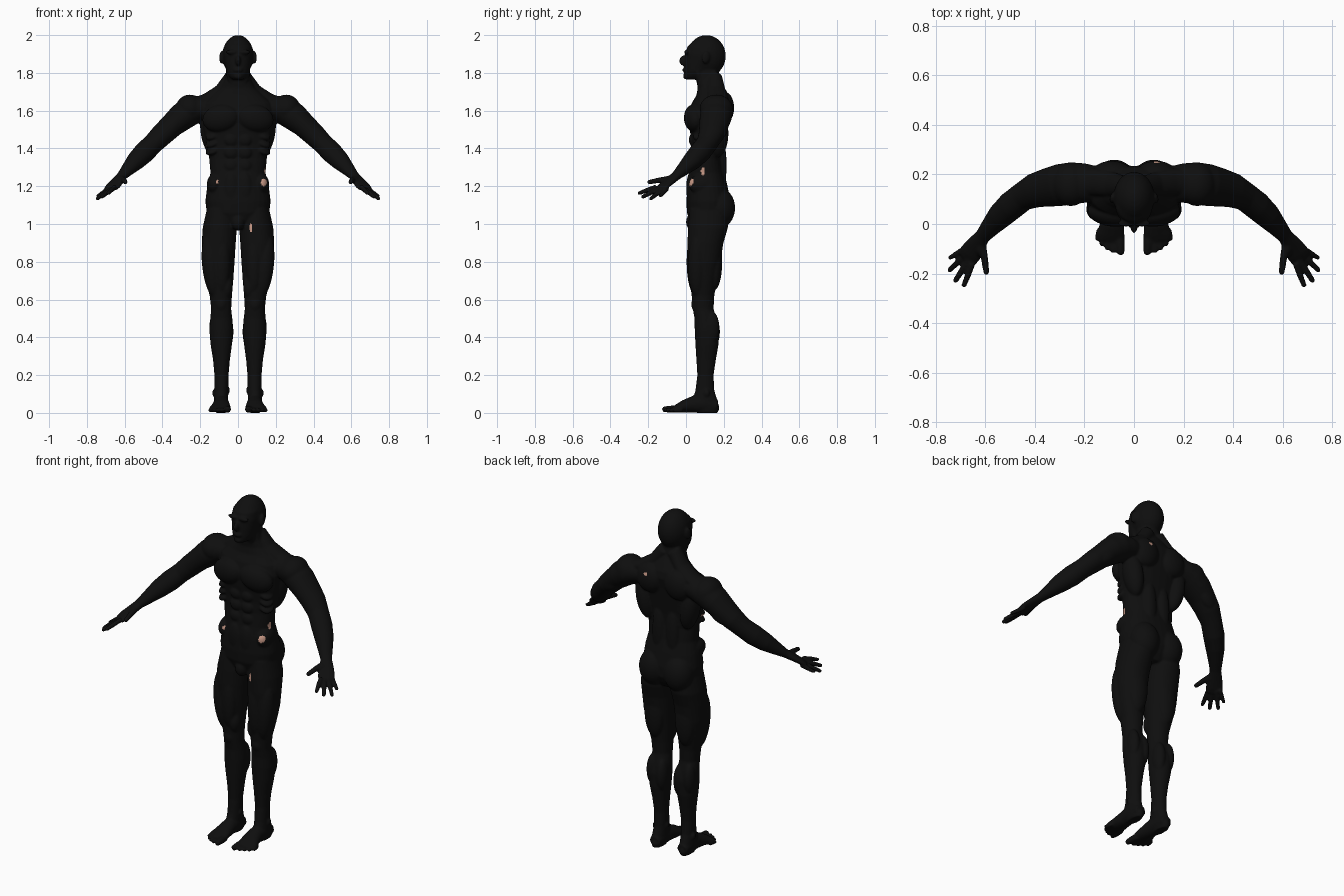
import bpy, bmesh, math
from mathutils import Vector, Matrix

bm = bmesh.new()
N = 28


def skin_rings(rings):
    """Bridge rings of points into a closed tube."""
    vs = [[bm.verts.new(p) for p in r] for r in rings]
    n = len(vs[0])
    for r0, r1 in zip(vs, vs[1:]):
        for i in range(n):
            j = (i + 1) % n
            bm.faces.new((r0[i], r0[j], r1[j], r1[i]))
    bm.faces.new(vs[0][::-1])
    bm.faces.new(vs[-1])


def sides(both):
    return (1, -1) if both else (1,)


def loft(rows, both=False, power=2.3):
    """Horizontal superellipse rings from (z, x0, x1, y0, y1)."""
    e = 2 / power
    for s in sides(both):
        rings = []
        for z, x0, x1, y0, y1 in rows:
            ring = []
            for i in range(N):
                t = math.tau * i / N
                c, d = math.cos(t), math.sin(t)
                ring.append((s * ((x0 + x1) / 2 + (x1 - x0) / 2 * math.copysign(abs(c) ** e, c)),
                             (y0 + y1) / 2 + (y1 - y0) / 2 * math.copysign(abs(d) ** e, d), z))
            rings.append(ring)
        skin_rings(rings)


def tube(pts, both=True):
    """Elliptic tube along a path of (x, y, z, upward radius, sideways radius)."""
    P = [Vector(p[:3]) for p in pts]
    for s in sides(both):
        rings = []
        for k, p in enumerate(pts):
            d = (P[min(k + 1, len(P) - 1)] - P[max(k - 1, 0)]).normalized()
            u = Vector((0, 0, 1))
            u = (u - d * u.dot(d)).normalized()
            v = d.cross(u)
            ring = [P[k] + u * p[3] * math.cos(math.tau * i / N) + v * p[4] * math.sin(math.tau * i / N)
                    for i in range(N)]
            rings.append([(s * q.x, q.y, q.z) for q in ring])
        skin_rings(rings)


def ball(c, r, rot=(0, 0, 0), both=True):
    """Ellipsoid muscle; rot in degrees."""
    R = Matrix.Identity(4)
    for a, ax in zip(rot, "XYZ"):
        R = Matrix.Rotation(math.radians(a), 4, ax) @ R
    for s in sides(both):
        M = Matrix.Diagonal((s, 1, 1, 1)) @ Matrix.Translation(c) @ R @ Matrix.Diagonal((*r, 1))
        bmesh.ops.create_uvsphere(bm, u_segments=24, v_segments=16, radius=1, matrix=M)


def digit(a, b, r):
    """Finger or toe: slim tapered tube with a round tip."""
    a, b = Vector(a), Vector(b)
    tip = b - (b - a).normalized() * r * 0.8
    tube([(*a, r, r), (*a.lerp(tip, 0.5), r * 1.02, r * 1.02), (*tip, r * 0.85, r * 0.85)])
    ball(tip, (r * 0.85,) * 3)


# torso and neck
torso = [(0.985, .06, .05, .19), (1.02, .12, .02, .215), (1.06, .165, .005, .235), (1.12, .173, .002, .235),
         (1.20, .163, .008, .22), (1.27, .146, .02, .203), (1.35, .153, .03, .192), (1.42, .167, .03, .198),
         (1.50, .182, .02, .21), (1.58, .19, .015, .222), (1.64, .18, .03, .235), (1.68, .14, .055, .228),
         (1.72, .095, .062, .205), (1.76, .07, .055, .18), (1.80, .063, .055, .175), (1.86, .06, .06, .17)]
loft([(z, -w, w, f, b) for z, w, f, b in torso])

# skull, face, nose, ears
ball((0, .108, 1.89), (.083, .103, .11), both=False)
face = [(1.765, .03, 0, .07), (1.78, .046, -.008, .1), (1.81, .062, -.008, .13), (1.85, .07, -.008, .15),
        (1.90, .076, -.004, .16), (1.94, .072, .008, .16), (1.97, .05, .04, .15)]
loft([(z, -w, w, f, b) for z, w, f, b in face], power=2.1)
ball((0, -.012, 1.865), (.014, .024, .028), (-15, 0, 0), False)
ball((0, -.005, 1.815), (.026, .014, .014), both=False)
ball((0, -.002, 1.782), (.024, .014, .016), both=False)
ball((.033, .003, 1.91), (.034, .014, .012))
ball((.088, .105, 1.882), (.01, .022, .034), (-10, 0, 12))

# neck and trapezius
tube([(.03, .15, 1.78, .04, .04), (.09, .16, 1.705, .036, .05), (.16, .17, 1.66, .035, .055), (.22, .17, 1.635, .035, .05)])
ball((.035, .075, 1.76), (.018, .018, .07), (15, 20, 0))

# chest, back and waist muscles
ball((.092, .042, 1.56), (.098, .052, .072), (0, 12, 8))
ball((.09, .205, 1.615), (.08, .05, .085), (0, -15, 0))
ball((.145, .165, 1.48), (.052, .06, .13), (0, 10, 0))
ball((.045, .185, 1.31), (.04, .03, .15))
for z in (1.445, 1.378, 1.31):
    ball((.037, .036, z), (.036, .021, .034))
ball((.035, .025, 1.19), (.04, .024, .085))
ball((.125, .085, 1.21), (.04, .07, .055))
for z in (1.47, 1.43, 1.39):
    ball((.135, .075, z), (.04, .04, .018), (20, 25, 0))
ball((.08, .18, 1.085), (.085, .08, .105))
ball((0, .035, 1.01), (.035, .035, .045), both=False)

# legs
loft([(1.08, .02, .165, .02, .22), (.98, .006, .187, .01, .222), (.90, .012, .192, .008, .198),
      (.80, .018, .188, .012, .183), (.70, .025, .17, .022, .163), (.62, .032, .15, .03, .15),
      (.55, .036, .142, .036, .146), (.50, .03, .147, .045, .16), (.44, .026, .152, .046, .174),
      (.36, .032, .145, .05, .172), (.28, .043, .132, .055, .158), (.20, .05, .125, .06, .146),
      (.12, .052, .124, .05, .15), (.07, .052, .128, .035, .165), (.025, .056, .125, .05, .178),
      (0, .064, .118, .06, .168)], True, 2.1)
ball((.14, .06, .78), (.05, .05, .17), (0, 6, 0))
ball((.085, .045, .80), (.045, .042, .17))
ball((.06, .062, .67), (.033, .04, .065))
ball((.09, .05, .575), (.03, .022, .038))
ball((.058, .135, .43), (.034, .045, .095))
ball((.12, .135, .45), (.032, .042, .09))
ball((.1, .15, .80), (.06, .042, .15))
ball((.055, .1, .12), (.012, .016, .02))
ball((.125, .11, .105), (.012, .016, .02))

# feet and toes
tube([(.09, .165, .035, .03, .032), (.09, .10, .05, .05, .04), (.088, .04, .045, .045, .042),
      (.09, -.01, .034, .034, .05), (.095, -.045, .024, .023, .058), (.096, -.065, .018, .016, .054)])
for a, b, r in (((.058, -.04, .02), (.053, -.126, .019), .019), ((.085, -.04, .018), (.085, -.118, .016), .013),
                ((.105, -.04, .018), (.109, -.107, .015), .012), ((.122, -.03, .017), (.131, -.09, .014), .012),
                ((.138, -.02, .016), (.15, -.068, .013), .012)):
    digit(a, b, r)

# arms down to the palm
tube([(.14, .16, 1.615, .055, .07), (.20, .165, 1.612, .068, .08), (.25, .165, 1.60, .078, .085),
      (.30, .157, 1.565, .074, .085), (.35, .147, 1.522, .064, .078), (.40, .135, 1.475, .06, .07),
      (.45, .11, 1.425, .054, .058), (.495, .075, 1.38, .057, .058), (.54, .033, 1.335, .05, .052),
      (.58, -.012, 1.292, .036, .04), (.612, -.05, 1.257, .024, .031), (.638, -.085, 1.228, .02, .04),
      (.662, -.12, 1.20, .017, .047), (.676, -.14, 1.184, .012, .043)])
ball((.345, .115, 1.515), (.085, .04, .048), (0, 42, -12))
ball((.35, .185, 1.515), (.09, .038, .05), (0, 42, -12))
ball((.255, .16, 1.61), (.075, .088, .075), (0, 35, 0))

# fingers and thumb
for a, b, r in (((.653, -.16, 1.196), (.69, -.256, 1.16), .0125), ((.664, -.14, 1.19), (.726, -.236, 1.14), .013),
                ((.675, -.12, 1.187), (.751, -.192, 1.13), .0125), ((.682, -.098, 1.187), (.748, -.14, 1.145), .0115),
                ((.612, -.08, 1.243), (.595, -.205, 1.22), .0145)):
    digit(a, b, r)
ball((.618, -.095, 1.235), (.02, .038, .02), (15, 0, 0))

bmesh.ops.recalc_face_normals(bm, faces=bm.faces)
raw = bpy.data.meshes.new("body_parts")
bm.to_mesh(raw)
bm.free()

# fuse everything into one smooth body
body = bpy.data.objects.new("body", raw)
bpy.context.collection.objects.link(body)
rem = body.modifiers.new("fuse", "REMESH")
rem.mode = "VOXEL"
rem.voxel_size = 0.006
sm = body.modifiers.new("soften", "SMOOTH")
sm.factor = 0.5
sm.iterations = 4
dg = bpy.context.evaluated_depsgraph_get()
mesh = bpy.data.meshes.new_from_object(body.evaluated_get(dg))
body.modifiers.clear()
body.data = mesh
mesh.name = "body"
mesh.materials.clear()
for name, col in (("black suit", (.0045, .0045, .0045, 1)), ("skin", (.58, .32, .24, 1))):
    m = bpy.data.materials.new(name)
    m.diffuse_color = col
    mesh.materials.append(m)

# small gaps in the suit where skin shows: centre and radii
gaps = [((.137, .03, 1.22), (.017, .07, .02)), ((.145, .09, 1.28), (.03, .012, .02)),
        ((-.18, .08, 1.41), (.02, .03, .012)), ((.068, .01, .98), (.007, .04, .025)),
        ((-.11, .02, 1.225), (.007, .04, .01)), ((.09, .25, 1.65), (.012, .03, .01))]
for p in mesh.polygons:
    p.use_smooth = True
    p.material_index = int(any(sum(((a - b) / r) ** 2 for a, b, r in zip(p.center, c, rr)) < 1 for c, rr in gaps))
